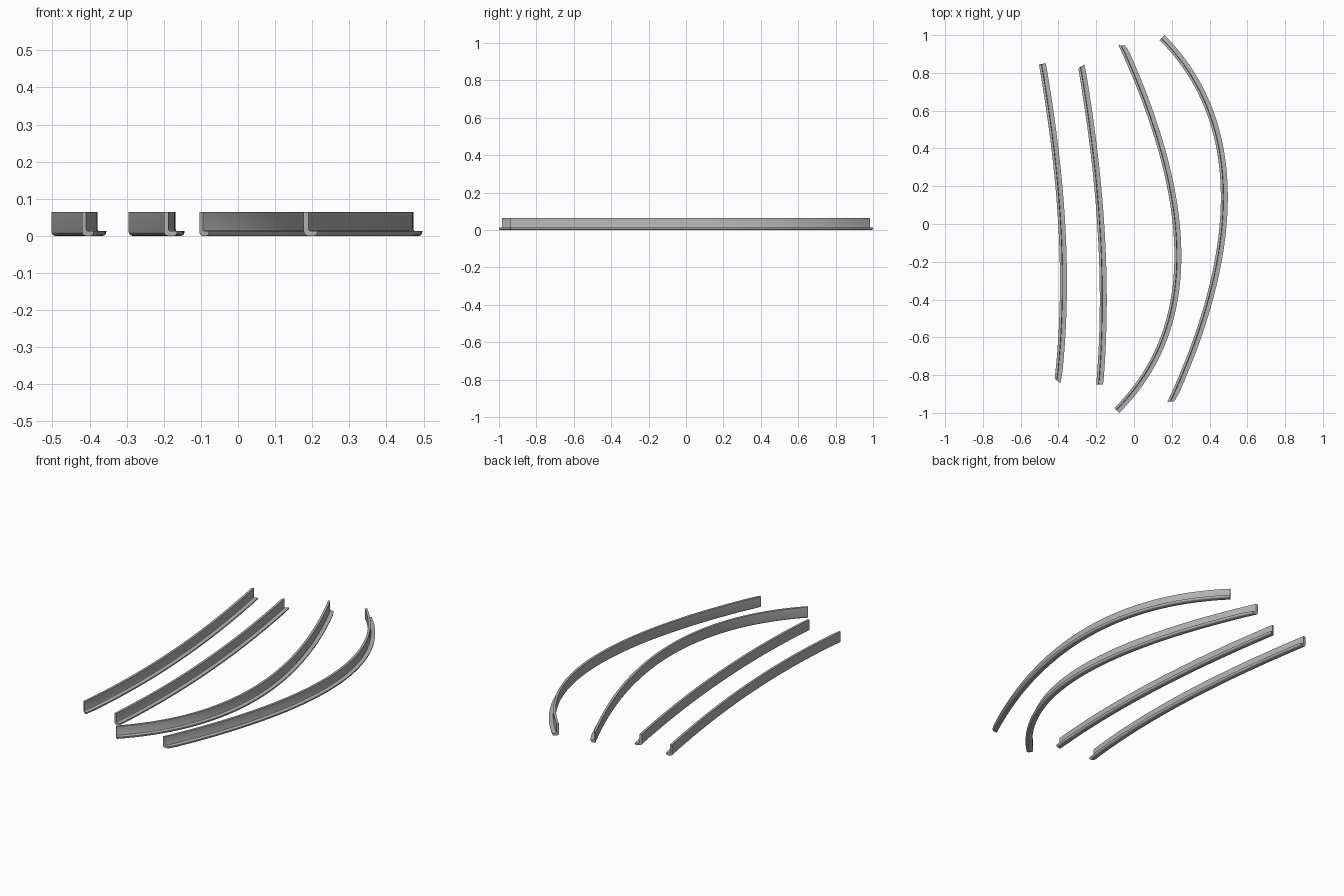
import bpy, bmesh
from mathutils import Vector as V

if "Cube" in bpy.data.objects:
    bpy.data.objects.remove(bpy.data.objects["Cube"])

grey = bpy.data.materials.new("mid_grey")
grey.diffuse_color = (0.45, 0.45, 0.45, 1)
grey.use_nodes = True
grey.node_tree.nodes["Principled BSDF"].inputs["Base Color"].default_value = grey.diffuse_color

WIDTH, HEIGHT, THICK = 0.037, 0.065, 0.013
STEPS = 40

# L section: (sideways offset, height), upright wall plus low rounded lip
SECTION = [(0, HEIGHT), (0, 0.012), (0.001, 0.007), (0.0035, 0.0035), (0.007, 0.001),
           (0.012, 0), (0.028, 0), (0.033, 0.002), (0.036, 0.006), (WIDTH, 0.011),
           (WIDTH, THICK), (0.018, THICK), (0.0145, 0.0145), (THICK, 0.018), (THICK, HEIGHT)]


def rail(name, path, start_cut, end_cut):
    """Sweep the section along a cubic path; the cuts set the slant of both ends."""
    p0, p1, p2, p3 = (V(p) for p in path)
    bm = bmesh.new()
    rings = []
    for i in range(STEPS + 1):
        t = i / STEPS
        u = 1 - t
        point = u**3 * p0 + 3 * u*u*t * p1 + 3 * u*t*t * p2 + t**3 * p3
        tangent = u*u * (p1 - p0) + 2 * u*t * (p2 - p1) + t*t * (p3 - p2)
        side = V((-tangent.y, tangent.x)).normalized()
        if i == 0:
            side = V(start_cut) / WIDTH
        elif i == STEPS:
            side = V(end_cut) / WIDTH
        rings.append([bm.verts.new((*(point + side * s), z)) for s, z in SECTION])
    n = len(SECTION)
    for a, b in zip(rings, rings[1:]):
        for k in range(n):
            m = (k + 1) % n
            bm.faces.new((a[k], a[m], b[m], b[k]))
    bm.faces.new(rings[0])
    bm.faces.new(rings[-1][::-1])
    bmesh.ops.recalc_face_normals(bm, faces=bm.faces)
    mesh = bpy.data.meshes.new(name)
    bm.to_mesh(mesh)
    bm.free()
    mesh.materials.append(grey)
    obj = bpy.data.objects.new(name, mesh)
    bpy.context.collection.objects.link(obj)
    bpy.ops.object.select_all(action='DESELECT')
    obj.select_set(True)
    bpy.context.view_layer.objects.active = obj
    bpy.ops.object.shade_smooth_by_angle(angle=0.6)


# Two gently bowed rails
rail("shallow_rail_left", [(-0.503, 0.845), (-0.407, 0.285), (-0.357, -0.26), (-0.42, -0.82)],
     (0.036, 0.006), (0.031, -0.022))
rail("shallow_rail_right", [(-0.295, 0.825), (-0.20, 0.265), (-0.152, -0.29), (-0.20, -0.85)],
     (0.033, 0.020), (0.036, 0.0))

# Two strongly bowed rails, hooked at opposite ends
rail("hooked_rail_left", [(-0.082, 0.947), (0.285, 0.15), (0.347, -0.525), (-0.104, -0.974)],
     (0.037, -0.003), (0.026, -0.026))
rail("hooked_rail_right", [(0.135, 0.974), (0.58, 0.53), (0.542, -0.155), (0.177, -0.942)],
     (0.026, 0.026), (0.037, 0.004))
